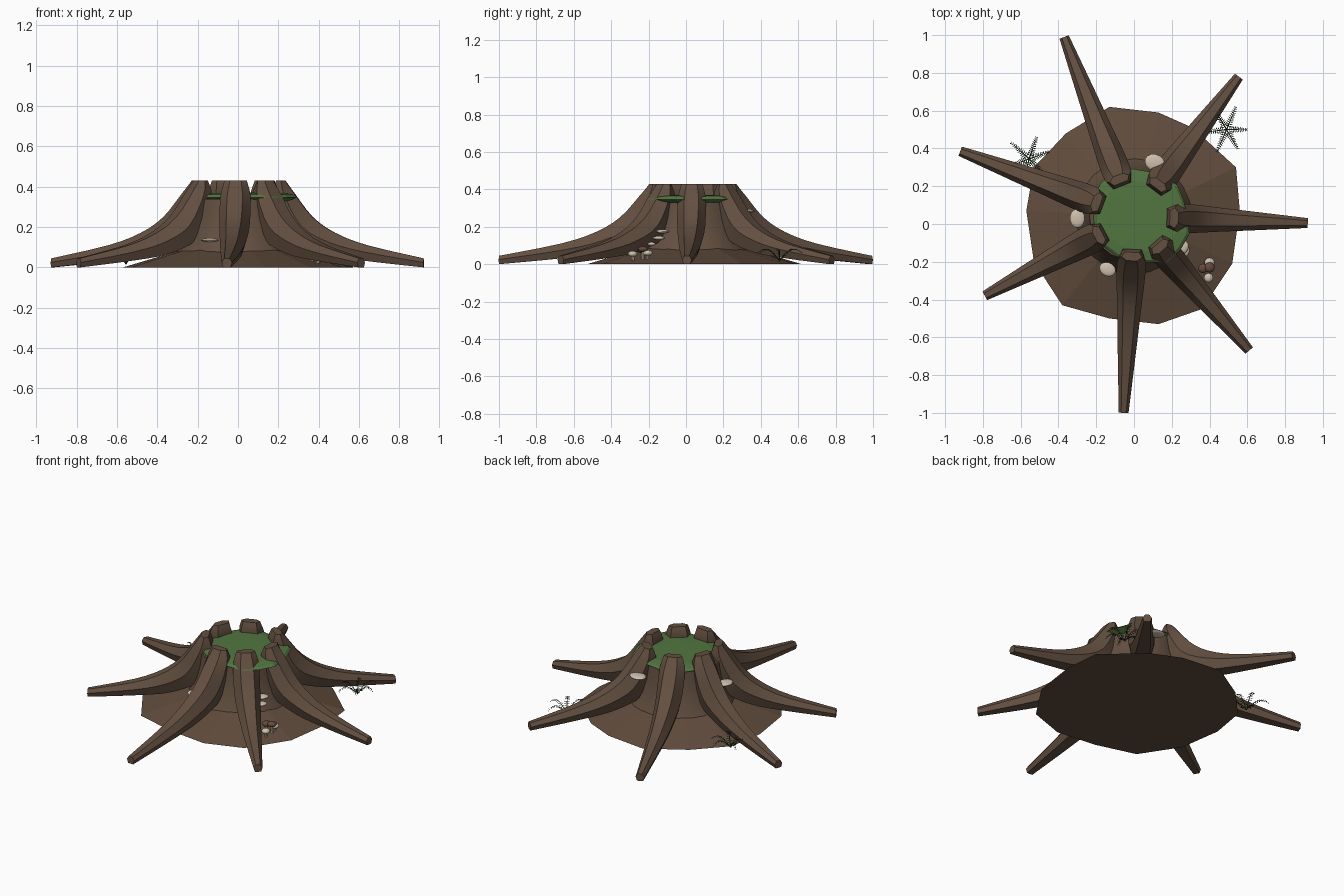
import bpy, bmesh, math, random
from mathutils import Vector, Matrix

if "Cube" in bpy.data.objects:
    bpy.data.objects.remove(bpy.data.objects["Cube"])

random.seed(4)
CX, CY = 0.0, 0.04


def material(name, rgb):
    m = bpy.data.materials.new(name)
    m.diffuse_color = (*rgb, 1)
    m.use_nodes = True
    m.node_tree.nodes["Principled BSDF"].inputs["Base Color"].default_value = m.diffuse_color
    return m


BARK = material("bark brown", (0.125, 0.079, 0.052))
SOIL = material("soil brown", (0.118, 0.072, 0.046))
MOSS = material("moss green", (0.085, 0.18, 0.052))
FERN = material("fern green", (0.035, 0.075, 0.028))
CREAM = material("fungus cream", (0.62, 0.53, 0.42))
CAP = material("mushroom brown", (0.13, 0.07, 0.045))


def finish(name, bm, mat, smooth=None):
    bmesh.ops.recalc_face_normals(bm, faces=bm.faces)
    me = bpy.data.meshes.new(name)
    bm.to_mesh(me)
    bm.free()
    me.materials.append(mat)
    ob = bpy.data.objects.new(name, me)
    bpy.context.collection.objects.link(ob)
    if smooth:
        bpy.context.view_layer.objects.active = ob
        ob.select_set(True)
        bpy.ops.object.shade_smooth_by_angle(angle=math.radians(smooth))
        ob.select_set(False)
    return ob


def loft(bm, rings, caps=True):
    """Skin a list of closed rings of points."""
    vs = [[bm.verts.new(p) for p in ring] for ring in rings]
    n = len(vs[0])
    for a, b in zip(vs, vs[1:]):
        for i in range(n):
            j = (i + 1) % n
            bm.faces.new((a[i], a[j], b[j], b[i]))
    if caps:
        bm.faces.new(vs[0][::-1])
        bm.faces.new(vs[-1])


def circle(r, z, n, cx=CX, cy=CY):
    return [(cx + r * math.cos(math.tau * i / n), cy + r * math.sin(math.tau * i / n), z)
            for i in range(n)]


# soil mound with an irregular rim
rim = [(-.13, .62), (.13, .59), (.31, .51), (.54, .3), (.56, .07), (.52, -.21), (.36, -.45),
       (.13, -.53), (-.13, -.5), (-.38, -.43), (-.53, -.2), (-.57, .07), (-.53, .3), (-.36, .48)]
bm = bmesh.new()
loft(bm, [[(x, y, 0) for x, y in rim],
          [(x * .5, CY + (y - CY) * .5, .085) for x, y in rim]])
finish("soil_mound", bm, SOIL)

# flared trunk
bm = bmesh.new()
loft(bm, [circle(r, z, 24) for r, z in
          [(.32, .05), (.295, .1), (.265, .17), (.245, .25), (.235, .34)]])
finish("trunk", bm, BARK, 40)

# roots: stations of outer r, outer z, inner r, inner z, half width
stations = [(.235, .43, .19, .43, .055), (.285, .36, .175, .34, .075), (.37, .25, .25, .15, .075),
            (.48, .172, .41, .07, .064), (.64, .11, .61, .035, .05), (.92, .045, .92, 0, .026)]


def spline(t):
    """Smooth blend through the stations."""
    i = min(int(t), len(stations) - 2)
    u = t - i
    p = [stations[max(0, min(len(stations) - 1, i + k))] for k in (-1, 0, 1, 2)]
    return [.5 * (2 * b + (c - a) * u + (2 * a - 5 * b + 4 * c - d) * u * u
                  + (3 * b - a - 3 * c + d) * u ** 3) for a, b, c, d in zip(*p)]


tips = [(.92, .005), (.555, .78), (-.37, .99), (-.92, .385), (-.79, -.38), (-.055, -1), (.61, -.67)]
for k, (tx, ty) in enumerate(tips):
    d = Vector((tx - CX, ty - CY, 0))
    stretch = (d.length - .25) / (.92 - .25)
    d.normalize()
    side = Vector((-d.y, d.x, 0))
    rings = []
    for s in range(16):
        ro, zo, ri, zi, w = spline(s / 3)
        ro, ri = [r if r < .25 else .25 + (r - .25) * stretch for r in (ro, ri)]
        # six sided section: narrow crest, wide flanks, narrow underside
        ring = []
        for f, g in [(0, -.5), (0, .5), (.45, 1), (1, .7), (1, -.7), (.45, -1)]:
            ring.append(Vector((CX, CY, 0)) + d * (ro + (ri - ro) * f) + side * (w * g)
                        + Vector((0, 0, max(0, zo + (zi - zo) * f))))
        rings.append(ring)
    bm = bmesh.new()
    loft(bm, rings)
    finish(f"root_{k + 1}", bm, BARK, 35)

# moss cushion filling the hollow and spilling between the roots
n = 18
wobble = [random.uniform(.9, 1.07) for _ in range(n)]
bm = bmesh.new()
loft(bm, [[(.035 + (x - .035) * w, CY + (y - CY) * w, z) for (x, y, z), w in
           zip(circle(r, z, n, .035), wobble)]
          for r, z in [(.22, .33), (.265, .347), (.25, .36), (.2, .368), (.1, .37)]])
finish("moss_cushion", bm, MOSS)


def ellipsoid(name, loc, size, mat, angle=0):
    bm = bmesh.new()
    bmesh.ops.create_uvsphere(bm, u_segments=14, v_segments=8, radius=1)
    bm.transform(Matrix.Translation(loc) @ Matrix.Rotation(angle, 4, 'Z')
                 @ Matrix.Diagonal((*size, 1)))
    return finish(name, bm, mat, 60)


# shelf fungi on the trunk
for i, (x, y, z, r) in enumerate([(.11, .325, .285, .055), (-.3, .03, .24, .05),
                                  (-.14, -.24, .135, .045), (.255, -.125, .175, .04),
                                  (.265, -.145, .14, .035), (.26, -.19, .108, .03)]):
    ellipsoid(f"shelf_fungus_{i + 1}", (x, y, z), (r * .8, r, .011), CREAM,
              math.atan2(y - CY, x - CX))

# small mushrooms on the soil
for i, (x, y, z, r, mat) in enumerate([(.4, -.205, .06, .027, CREAM), (.395, -.285, .055, .025, CREAM),
                                       (.365, -.235, .075, .025, CAP), (.4, -.23, .08, .027, CAP)]):
    ellipsoid(f"mushroom_cap_{i + 1}", (x, y, z), (r, r, .016), mat)
    bm = bmesh.new()
    loft(bm, [circle(.009, .02, 8, x, y), circle(.007, z, 8, x, y)])
    finish(f"mushroom_stem_{i + 1}", bm, CREAM, 40)


# ferns: arched fronds with paired leaflets
def fern(name, x, y, turn):
    bm = bmesh.new()
    for k in range(6):
        a = turn + math.tau * k / 6 + random.uniform(-.15, .15)
        d = Vector((math.cos(a), math.sin(a), 0))
        s = Vector((-d.y, d.x, 0))
        length = random.uniform(.105, .13)

        def point(t):
            return Vector((x, y, .015 + .065 * math.sin(t * 2.3))) + d * (length * t)
        stem = []
        for j in range(9):
            t = j / 8
            w = .0035 * (1 - .7 * t)
            c = point(t)
            stem.append([c + s * w, c + Vector((0, 0, w)), c - s * w])
        loft(bm, stem)
        for j in range(2, 13):
            t = j / 12
            c = point(t)
            size = .022 * (1.15 - .75 * t)
            for sg in (-1, 1):
                out = s * sg * size + Vector((0, 0, -.004))
                pts = [c - d * .001, c + out * .5 - d * .002, c + out + d * .004, c + out * .5 + d * .004]
                bm.faces.new([bm.verts.new(p) for p in pts])
    finish(name, bm, FERN)


fern("fern_left", -.555, .345, .25)
fern("fern_right", .49, .5, 0)
